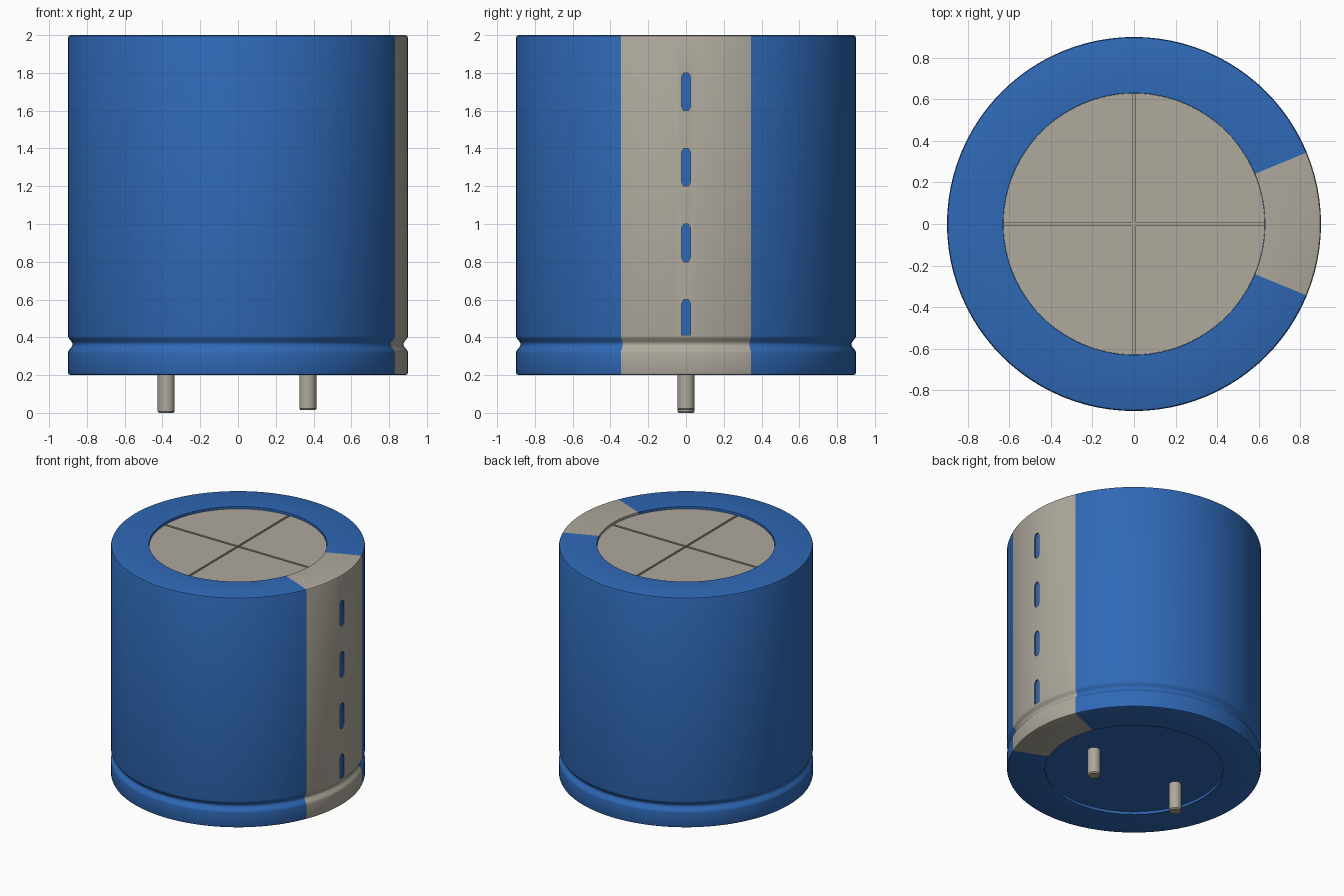
import bpy, bmesh, math
from mathutils import Vector

cube = bpy.data.objects.get("Cube")
if cube:
    bpy.data.objects.remove(cube, do_unlink=True)


def material(name, rgb):
    m = bpy.data.materials.new(name)
    m.use_nodes = True
    m.diffuse_color = (*rgb, 1)
    m.node_tree.nodes["Principled BSDF"].inputs["Base Color"].default_value = (*rgb, 1)
    return m


blue = material("sleeve blue", (0.028, 0.140, 0.468))
beige = material("warm grey", (0.430, 0.398, 0.338))


def make_object(name, bm, mats):
    bmesh.ops.recalc_face_normals(bm, faces=bm.faces[:])
    mesh = bpy.data.meshes.new(name)
    bm.to_mesh(mesh)
    bm.free()
    obj = bpy.data.objects.new(name, mesh)
    bpy.context.collection.objects.link(obj)
    for m in mats:
        mesh.materials.append(m)
    return obj


def lathe(name, profile, mats, segments, centre=(0, 0)):
    """Spin an (r, z) profile that starts and ends on the axis."""
    bm = bmesh.new()
    verts = [bm.verts.new((r, 0, z)) for r, z in profile]
    edges = [bm.edges.new(pair) for pair in zip(verts, verts[1:])]
    bmesh.ops.spin(bm, geom=verts + edges, cent=(0, 0, 0), axis=(0, 0, 1),
                   angle=2 * math.pi, steps=segments, use_merge=True)
    bmesh.ops.remove_doubles(bm, verts=bm.verts[:], dist=0.0001)
    bmesh.ops.translate(bm, verts=bm.verts[:], vec=(*centre, 0))
    return make_object(name, bm, mats)


def smooth(obj):
    bpy.ops.object.select_all(action='DESELECT')
    obj.select_set(True)
    bpy.context.view_layer.objects.active = obj
    bpy.ops.object.shade_smooth_by_angle(angle=math.radians(35))


def cut(obj, cutter):
    """Subtract the cutter, keeping its material on the cut faces."""
    mod = obj.modifiers.new("cut", 'BOOLEAN')
    mod.operation = 'DIFFERENCE'
    mod.solver = 'EXACT'
    mod.material_mode = 'TRANSFER'
    mod.object = cutter
    bpy.ops.object.select_all(action='DESELECT')
    obj.select_set(True)
    bpy.context.view_layer.objects.active = obj
    bpy.ops.object.modifier_apply(modifier=mod.name)
    bpy.data.objects.remove(cutter, do_unlink=True)


def add_box(bm, centre, size):
    new = bmesh.ops.create_cube(bm, size=1)["verts"]
    for v in new:
        v.co = Vector(centre) + Vector(a * b for a, b in zip(v.co, size))


# Can: rounded rims, a crimped groove and shallow recesses at both ends
R, RIM = 0.9, 0.63
groove = [(R - 0.012 * (1 - math.cos(2 * math.pi * i / 12)), 0.318 + 0.09 * i / 12)
          for i in range(13)]
profile = ([(0, 0.22), (RIM, 0.22), (RIM, 0.2), (R - 0.015, 0.2), (R - 0.004, 0.204), (R, 0.215)]
           + groove
           + [(R, 1.985), (R - 0.004, 1.996), (R - 0.015, 2), (RIM, 2), (RIM, 1.95), (0, 1.95)])
can = lathe("can_sleeve", profile, [blue, beige], 96)

# Polarity stripe: a 45 degree sector on the +x side, wrapped over both rims
for f in can.data.polygons:
    c = f.center
    if abs(math.atan2(c.y, c.x)) < math.radians(22.5) and c.xy.length > RIM - 0.01:
        f.material_index = 1

# Minus marks cut through the stripe
bm = bmesh.new()
w, ch = 0.024, 0.022
for k in range(4):
    lo, hi = 0.4 + 0.4 * k, 0.6 + 0.4 * k
    outline = [(-w, hi - ch), (-w / 2, hi), (w / 2, hi), (w, hi - ch)]
    if k == 0:
        outline += [(w, 0.412), (-w, 0.412)]
    else:
        outline += [(w, lo + ch), (w / 2, lo), (-w / 2, lo), (-w, lo + ch)]
    face = bm.faces.new([bm.verts.new((R - 0.01, y, z)) for y, z in outline])
    top = bmesh.ops.extrude_face_region(bm, geom=[face])["geom"]
    for v in top:
        if isinstance(v, bmesh.types.BMVert):
            v.co.x += 0.05
cut(can, make_object("slot_cutter", bm, [blue]))
smooth(can)

# Top vent disc scored with a cross
disc = lathe("vent_disc", [(0, 1.945), (RIM - 0.001, 1.945), (RIM - 0.001, 1.982), (0, 1.982)],
             [beige], 96)
bm = bmesh.new()
add_box(bm, (0, 0, 1.982), (1.4, 0.016, 0.03))
cross_a = make_object("cross_cutter", bm, [beige])
cut(disc, cross_a)
bm = bmesh.new()
add_box(bm, (0, 0, 1.982), (0.016, 1.4, 0.03))
cut(disc, make_object("cross_cutter", bm, [beige]))
smooth(disc)

# Terminal pins, one slightly shorter
for name, x, z in (("right_pin", -0.38, 0.0), ("left_pin", 0.37, 0.014)):
    pin = lathe(name, [(0, z), (0.039, z), (0.045, z + 0.008), (0.045, 0.25), (0, 0.25)],
                [beige], 32, (x, 0))
    smooth(pin)
